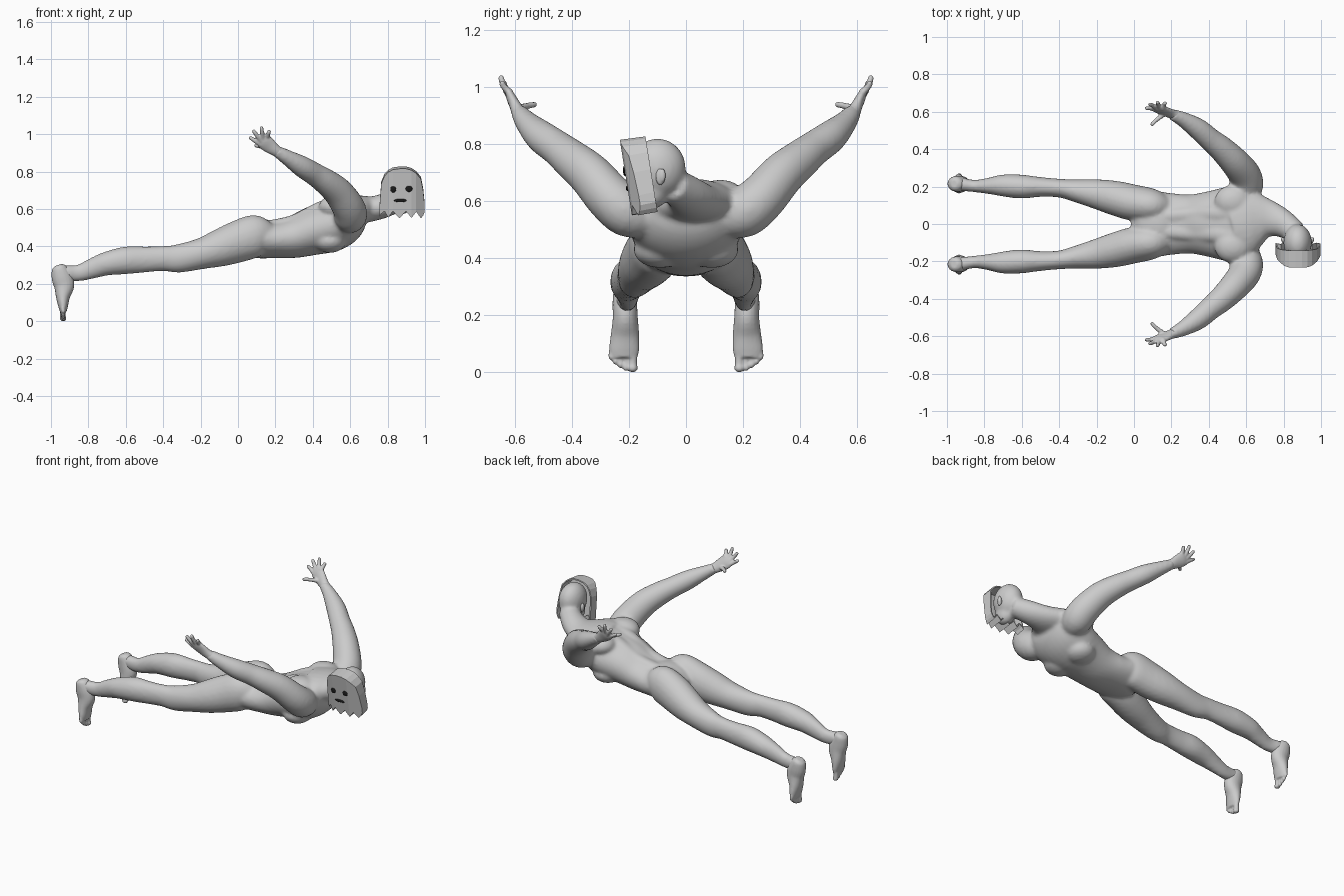
import bpy, bmesh, math
from mathutils import Vector, Matrix


def spline(pts, steps=4):
    """Catmull-Rom interpolation of section tuples."""
    out = []
    for i in range(len(pts) - 1):
        p0, p1, p2, p3 = (pts[max(0, min(len(pts) - 1, i + k))] for k in (-1, 0, 1, 2))
        for j in range(steps):
            t = j / steps
            out.append([0.5 * (2 * b + (c - a) * t + (2 * a - 5 * b + 4 * c - d) * t * t
                               + (3 * b - a - 3 * c + d) * t ** 3)
                        for a, b, c, d in zip(p0, p1, p2, p3)])
    return out + [list(pts[-1])]


def tube(bm, pts, s=1, side=(0, 1, 0), n=20):
    """Loft ellipses (x, y, z, half width along side, half depth)."""
    secs = spline([(x, y * s, z, a, b) for x, y, z, a, b in pts])
    pos = [Vector(q[:3]) for q in secs]
    ref = Vector((side[0], side[1] * s, side[2]))
    rings = []
    for i, q in enumerate(secs):
        t = (pos[min(i + 1, len(pos) - 1)] - pos[max(i - 1, 0)]).normalized()
        u = (ref - t * ref.dot(t)).normalized()
        v = t.cross(u)
        rings.append([bm.verts.new(pos[i] + u * q[3] * math.cos(k * math.tau / n)
                                   + v * q[4] * math.sin(k * math.tau / n)) for k in range(n)])
    for r0, r1 in zip(rings, rings[1:]):
        for k in range(n):
            bm.faces.new((r0[k], r0[(k + 1) % n], r1[(k + 1) % n], r1[k]))
    bm.faces.new(rings[0])
    bm.faces.new(rings[-1])


def ball(bm, c, r, s=1):
    m = Matrix.Translation((c[0], c[1] * s, c[2])) @ Matrix.Diagonal((*r, 1))
    bmesh.ops.create_uvsphere(bm, u_segments=24, v_segments=14, radius=1, matrix=m)


def finish(bm, name, voxel=0, smooth=0):
    bmesh.ops.recalc_face_normals(bm, faces=bm.faces)
    me = bpy.data.meshes.new(name)
    bm.to_mesh(me)
    bm.free()
    ob = bpy.data.objects.new(name, me)
    bpy.context.collection.objects.link(ob)
    if voxel:
        for p in me.polygons:
            p.use_smooth = True
        m = ob.modifiers.new("Fuse", 'REMESH')
        m.mode, m.voxel_size, m.use_smooth_shade = 'VOXEL', voxel, True
        m = ob.modifiers.new("Soften", 'SMOOTH')
        m.factor, m.iterations = 0.5, smooth
    return ob


# Body: torso, neck, head, legs and arms fused into one skin
body = bmesh.new()
tube(body, [(-0.01, 0, 0.42, 0.07, 0.05), (0.05, 0, 0.43, 0.15, 0.09), (0.13, 0, 0.44, 0.172, 0.105),
            (0.2, 0, 0.437, 0.165, 0.1), (0.3, 0, 0.45, 0.158, 0.113), (0.4, 0, 0.482, 0.176, 0.13),
            (0.5, 0, 0.51, 0.2, 0.138), (0.58, 0, 0.55, 0.205, 0.125),
            (0.65, 0, 0.59, 0.16, 0.08), (0.69, 0, 0.6, 0.09, 0.04)], n=32)
tube(body, [(0.54, 0.0, 0.585, 0.17, 0.09), (0.6, 0.015, 0.595, 0.18, 0.085),
            (0.66, 0.025, 0.597, 0.15, 0.075), (0.73, 0.025, 0.603, 0.1, 0.066),
            (0.8, 0.0, 0.625, 0.075, 0.065), (0.87, -0.05, 0.66, 0.06, 0.06)], n=24)
ball(body, (0.875, -0.1, 0.715), (0.076, 0.1, 0.105))
ball(body, (0.875, -0.125, 0.635), (0.055, 0.065, 0.065))
for s in (1, -1):
    # leg from ankle to buttock
    tube(body, [(-0.965, 0.215, 0.265, 0.035, 0.03), (-0.92, 0.212, 0.258, 0.036, 0.042),
                (-0.85, 0.203, 0.258, 0.033, 0.045), (-0.77, 0.204, 0.285, 0.045, 0.056),
                (-0.7, 0.206, 0.308, 0.059, 0.064), (-0.6, 0.2, 0.325, 0.064, 0.074),
                (-0.5, 0.198, 0.33, 0.053, 0.07), (-0.4, 0.192, 0.335, 0.05, 0.067),
                (-0.32, 0.18, 0.335, 0.06, 0.076), (-0.2, 0.16, 0.36, 0.08, 0.083),
                (-0.1, 0.138, 0.39, 0.093, 0.1), (0.0, 0.113, 0.425, 0.097, 0.112),
                (0.1, 0.1, 0.458, 0.088, 0.112), (0.17, 0.09, 0.46, 0.06, 0.07)], s)
    # arm from shoulder to wrist
    tube(body, [(0.58, 0.13, 0.54, 0.07, 0.07), (0.6, 0.2, 0.56, 0.09, 0.09),
                (0.59, 0.265, 0.61, 0.085, 0.088), (0.535, 0.335, 0.69, 0.078, 0.08),
                (0.47, 0.4, 0.745, 0.07, 0.07), (0.41, 0.45, 0.785, 0.062, 0.062),
                (0.34, 0.51, 0.828, 0.057, 0.057), (0.26, 0.56, 0.877, 0.041, 0.041),
                (0.2, 0.587, 0.913, 0.03, 0.03)], s)
    # chest, back, shoulder blade
    ball(body, (0.49, 0.09, 0.43), (0.09, 0.095, 0.065), s)
    ball(body, (0.53, 0.12, 0.61), (0.1, 0.09, 0.065), s)
    tube(body, [(0.14, 0.04, 0.51, 0.035, 0.025), (0.3, 0.05, 0.54, 0.04, 0.03),
                (0.45, 0.055, 0.61, 0.045, 0.035), (0.58, 0.06, 0.64, 0.04, 0.03)], s)
finish(body, "body", 0.01, 8)

for s, tag in ((1, "left"), (-1, "right")):
    # Foot hanging down with five toes
    foot = bmesh.new()
    tube(foot, [(-0.962, 0.215, 0.3, 0.022, 0.018), (-0.957, 0.215, 0.285, 0.038, 0.04),
                (-0.943, 0.215, 0.24, 0.043, 0.055), (-0.93, 0.213, 0.19, 0.044, 0.055),
                (-0.936, 0.214, 0.13, 0.05, 0.038), (-0.935, 0.217, 0.08, 0.053, 0.026),
                (-0.934, 0.217, 0.05, 0.047, 0.018)], s)
    for y, tip, r in ((0.187, 0.0, 0.016), (0.211, 0.004, 0.011), (0.23, 0.014, 0.01),
                      (0.247, 0.026, 0.01), (0.262, 0.042, 0.0095)):
        tube(foot, [(-0.934, y, 0.075, r, r), (-0.937, y, tip + 0.03, r, r),
                    (-0.934, y, tip + 0.01, r * 1.1, r * 1.1), (-0.934, y, tip, r * 0.5, r * 0.5)], s, n=10)
    finish(foot, tag + "_foot", 0.005, 3)

    # Open hand with spread fingers
    hand = bmesh.new()
    wide = (0.8, 0.2, 0.6)
    tube(hand, [(0.25, 0.565, 0.883, 0.034, 0.034), (0.205, 0.587, 0.91, 0.031, 0.025),
                (0.17, 0.6, 0.935, 0.04, 0.02), (0.14, 0.613, 0.96, 0.043, 0.017),
                (0.122, 0.62, 0.975, 0.036, 0.011)], s, wide)
    for base, tip in (((0.122, 0.608, 0.943), (0.06, 0.62, 0.985)),
                      ((0.125, 0.615, 0.96), (0.08, 0.642, 1.022)),
                      ((0.135, 0.618, 0.972), (0.124, 0.653, 1.04)),
                      ((0.155, 0.618, 0.98), (0.168, 0.65, 1.02)),
                      ((0.165, 0.59, 0.925), (0.09, 0.527, 0.94))):
        a, b = Vector(base), Vector(tip)
        mid = a.lerp(b, 0.55) + Vector((0, 0.004, 0))
        near = a.lerp(b, 0.92)
        tube(hand, [(*a, 0.014, 0.014), (*mid, 0.0115, 0.0115), (*near, 0.01, 0.01),
                    (*b, 0.005, 0.005)], s, (1, 0.2, -0.3), 10)
    finish(hand, tag + "_hand", 0.005, 3)

    # Ear
    ear = bmesh.new()
    ball(ear, (0.875 + s * 0.073, -0.09, 0.685), (0.012, 0.017, 0.03))
    ball(ear, (0.875 + s * 0.08, -0.083, 0.69), (0.009, 0.012, 0.024))
    finish(ear, tag + "_ear", 0.004, 3)

# Ghost mask: columns (x offset, bottom z, top z) with a ragged hem
CX = 0.878
cols = [(-0.122, 0.557, 0.6), (-0.112, 0.575, 0.735), (-0.095, 0.588, 0.775), (-0.075, 0.555, 0.797),
        (-0.05, 0.588, 0.81), (-0.015, 0.55, 0.815), (0.02, 0.587, 0.815), (0.05, 0.552, 0.807),
        (0.075, 0.585, 0.79), (0.1, 0.55, 0.76), (0.112, 0.565, 0.7), (0.12, 0.585, 0.62)]


def front_y(x, z):
    return -0.19 - (z - 0.55) * 0.16 + 0.035 * max(0, abs(x) - 0.065) / 0.055


mask = bmesh.new()
low, high, low_b, high_b = [], [], [], []
for x, zb, zt in cols:
    for z, f, b in ((zb, low, low_b), (zt, high, high_b)):
        f.append(mask.verts.new((CX + x, front_y(x, z), z)))
        b.append(mask.verts.new((CX + x, front_y(0, z) + 0.09, z + 0.012)))
for i in range(len(cols) - 1):
    mask.faces.new((low[i], low[i + 1], high[i + 1], high[i]))
    mask.faces.new((high[i], high[i + 1], high_b[i + 1], high_b[i]))
    mask.faces.new((low[i + 1], low[i], low_b[i], low_b[i + 1]))
for i in (0, -1):
    mask.faces.new((low[i], high[i], high_b[i], low_b[i]))
ob = finish(mask, "ghost_mask")
m = ob.modifiers.new("Thickness", 'SOLIDIFY')
m.thickness, m.offset = 0.008, -1

# Dark eyes and mouth on the mask
black = bpy.data.materials.new("black")
black.diffuse_color = (0.01, 0.01, 0.01, 1)
for name, x, z, rx, rz in (("mask_left_eye", 0.83, 0.705, 0.016, 0.017),
                           ("mask_right_eye", 0.914, 0.708, 0.018, 0.017),
                           ("mask_mouth", 0.868, 0.645, 0.034, 0.009)):
    bm = bmesh.new()
    ball(bm, (x, front_y(x - CX, z), z), (rx, 0.006, rz))
    ob = finish(bm, name)
    ob.data.materials.append(black)
    for p in ob.data.polygons:
        p.use_smooth = True
